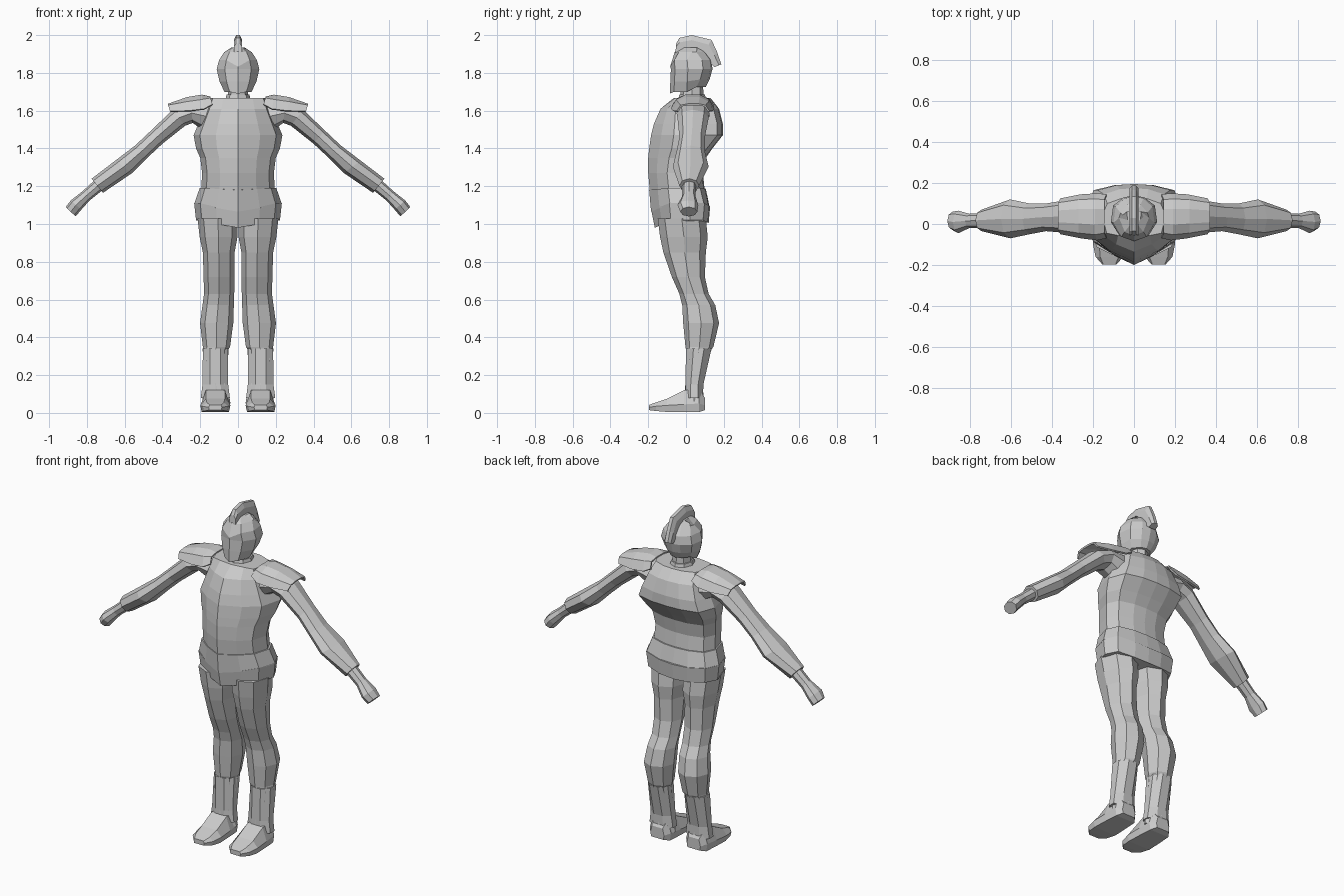
import bpy, bmesh, math
from mathutils import Vector

grey = bpy.data.materials.new("armour grey")
grey.diffuse_color = (0.6, 0.6, 0.6, 1)


def finish(bm, name, mirror=False):
    """Turn a bmesh into a flat-shaded object, optionally mirrored over x."""
    bmesh.ops.recalc_face_normals(bm, faces=bm.faces)
    me = bpy.data.meshes.new(name)
    bm.to_mesh(me)
    bm.free()
    me.materials.append(grey)
    ob = bpy.data.objects.new(name, me)
    bpy.context.collection.objects.link(ob)
    if mirror:
        ob.modifiers.new("mirror", 'MIRROR').use_mirror_merge = False
    return ob


def loft(name, rings, mirror=False, closed=True):
    """Skin a list of equal-length point rings."""
    bm = bmesh.new()
    vs = [[bm.verts.new(p) for p in r] for r in rings]
    n = len(vs[0])
    for a, b in zip(vs, vs[1:]):
        for i in range(n if closed else n - 1):
            j = (i + 1) % n
            bm.faces.new((a[i], a[j], b[j], b[i]))
    if closed:
        bm.faces.new(vs[0])
        bm.faces.new(vs[-1])
    return finish(bm, name, mirror)


def body_ring(z, w, front, back, wing, drop=0.0):
    """Torso section with a ridge down the front; wing = set-back of front corners."""
    half = [(0, front, -drop), (0.5 * w, front + 0.45 * wing, -drop * 0.5),
            (0.86 * w, front + wing, 0), (w, (front + wing + back) / 2, 0),
            (0.84 * w, back - 0.03, 0), (0.4 * w, back - 0.005, -drop * 0.3)]
    pts = [(x, y, z + d) for x, y, d in half] + [(0, back, z - drop * 0.4)]
    return pts + [(-x, y, z + d) for x, y, d in reversed(half[1:])]


def oval(cx, rx, y0, y1, z, n=8):
    cy, ry = (y0 + y1) / 2, (y1 - y0) / 2
    k = 1 / math.cos(math.pi / n)
    return [(cx + rx * min(1, max(-1, k * math.cos(a))), cy + ry * min(1, max(-1, k * math.sin(a))), z)
            for a in [(i + 0.5) * 2 * math.pi / n for i in range(n)]]


def limb_ring(cx, rx, y0, y1, z):
    """Eight-sided section with corners on the axes."""
    cy, ry = (y0 + y1) / 2, (y1 - y0) / 2
    return [(cx + rx * math.cos(i * math.pi / 4), cy + ry * math.sin(i * math.pi / 4), z)
            for i in range(8)]


# Cuirass
loft("cuirass", [body_ring(*r) for r in [
    (1.17, 0.195, -0.19, 0.10, 0.10, 0.01), (1.27, 0.19, -0.20, 0.09, 0.10),
    (1.35, 0.20, -0.20, 0.105, 0.11), (1.40, 0.222, -0.195, 0.14, 0.12),
    (1.47, 0.235, -0.185, 0.195, 0.12), (1.53, 0.21, -0.17, 0.195, 0.11),
    (1.61, 0.175, -0.135, 0.175, 0.08), (1.667, 0.155, -0.065, 0.13, 0.02)]])

# Belt and short skirt
loft("belt", [body_ring(*r) for r in [
    (1.105, 0.232, -0.185, 0.125, 0.10, 0.04), (1.19, 0.203, -0.195, 0.105, 0.10, 0.01)]])
loft("skirt", [body_ring(*r) for r in [
    (1.02, 0.222, -0.165, 0.12, 0.085, 0.04), (1.11, 0.232, -0.183, 0.128, 0.095, 0.04)]])

# Legs: centre x, half width, front, back, height
loft("leg", [limb_ring(*r) for r in [
    (0.115, 0.075, -0.01, 0.095, 0.05), (0.118, 0.065, -0.005, 0.09, 0.13),
    (0.118, 0.064, 0.0, 0.09, 0.20), (0.119, 0.068, 0.0, 0.135, 0.335),
    (0.114, 0.072, -0.003, 0.145, 0.35), (0.113, 0.088, -0.015, 0.175, 0.475),
    (0.105, 0.083, -0.02, 0.155, 0.57), (0.10, 0.08, -0.035, 0.12, 0.63),
    (0.10, 0.082, -0.075, 0.10, 0.72), (0.102, 0.084, -0.12, 0.105, 0.85),
    (0.103, 0.10, -0.137, 0.115, 0.93), (0.107, 0.107, -0.15, 0.105, 1.03)]], mirror=True)

# Boot cuffs
loft("boot_shaft", [oval(*r) for r in [
    (0.12, 0.077, -0.005, 0.09, 0.08), (0.12, 0.068, -0.003, 0.092, 0.15),
    (0.12, 0.066, 0.0, 0.135, 0.34)]], mirror=True)


# Feet: sections running from heel to toe
def foot_ring(y, w, low, mid, top, tw):
    c = 0.12
    return [(c - w * 0.9, y, low), (c + w * 0.9, y, low), (c + w, y, mid),
            (c + tw, y, top), (c - tw, y, top), (c - w, y, mid)]


loft("foot", [foot_ring(*r) for r in [
    (0.10, 0.045, 0.015, 0.04, 0.08, 0.035), (0.07, 0.07, 0.005, 0.05, 0.125, 0.05),
    (-0.01, 0.076, 0.005, 0.045, 0.12, 0.05), (-0.10, 0.08, 0.005, 0.04, 0.075, 0.05),
    (-0.16, 0.068, 0.01, 0.035, 0.055, 0.045), (-0.197, 0.035, 0.015, 0.03, 0.042, 0.03)]],
    mirror=True)


# Arms: each section spans an upper and a lower point plus a depth range
def arm_ring(xu, zu, xl, zl, y0, y1):
    u, l = Vector((xu, 0, zu)), Vector((xl, 0, zl))
    cy, ry, ring = (y0 + y1) / 2, (y1 - y0) / 2, []
    for i in range(8):
        a = i * math.pi / 4
        p = (u + l) / 2 + (u - l) / 2 * math.cos(a)
        ring.append((p.x, cy + ry * math.sin(a), p.z))
    return ring


loft("arm", [arm_ring(*r) for r in [
    (0.13, 1.65, 0.16, 1.48, -0.04, 0.125), (0.25, 1.64, 0.24, 1.535, -0.05, 0.125),
    (0.345, 1.605, 0.28, 1.52, -0.045, 0.12), (0.46, 1.495, 0.40, 1.425, -0.035, 0.10),
    (0.545, 1.415, 0.475, 1.355, -0.05, 0.10), (0.65, 1.335, 0.56, 1.27, -0.07, 0.12),
    (0.775, 1.24, 0.715, 1.165, -0.035, 0.07)]], mirror=True)
loft("hand", [arm_ring(*r) for r in [
    (0.75, 1.24, 0.71, 1.185, -0.02, 0.055), (0.825, 1.172, 0.785, 1.125, -0.02, 0.05),
    (0.885, 1.125, 0.83, 1.075, -0.045, 0.065), (0.912, 1.09, 0.86, 1.04, -0.03, 0.06)]],
    mirror=True)


# Shoulder pads: open arched plates
def pad_ring(x, top, low, y0, y1):
    m = (y1 - y0) * 0.24
    return [(x - 0.01, y0, low), (x, y0 + m * 0.5, (top + low) / 2 + 0.012), (x, y0 + m * 1.4, top),
            (x, y1 - m * 1.4, top), (x, y1 - m * 0.5, (top + low) / 2 + 0.012), (x - 0.01, y1, low)]


pad = loft("shoulder_pad", [pad_ring(*r) for r in [
    (0.145, 1.675, 1.635, -0.07, 0.145), (0.19, 1.685, 1.61, -0.08, 0.15),
    (0.27, 1.672, 1.60, -0.07, 0.145), (0.37, 1.637, 1.598, -0.05, 0.125)]],
    mirror=True, closed=False)
pad.modifiers.new("thickness", 'SOLIDIFY').thickness = 0.01

# Neck and collar
loft("neck", [limb_ring(0, 0.055, -0.03, 0.095, 1.63), limb_ring(0, 0.05, -0.03, 0.09, 1.74)])
loft("collar", [limb_ring(0, 0.07, -0.045, 0.11, 1.65), limb_ring(0, 0.06, -0.035, 0.10, 1.685)])


# Helmet: ridged face, V-shaped brow
def helm_ring(z, w, front, back, dip=0.0, rise=0.0):
    half = [(0, front, -dip), (0.62 * w, front + 0.022, 0), (w, front + 0.09, 0),
            (0.9 * w, back - 0.05, rise), (0.45 * w, back - 0.01, rise)]
    pts = [(x, y, z + d) for x, y, d in half] + [(0, back, z + rise)]
    return pts + [(-x, y, z + d) for x, y, d in reversed(half[1:])]


loft("helmet", [helm_ring(*r) for r in [
    (1.70, 0.072, -0.086, 0.105, 0.01, 0.025), (1.755, 0.098, -0.083, 0.125, 0, 0.01),
    (1.82, 0.113, -0.08, 0.14), (1.868, 0.10, -0.084, 0.135, 0.035),
    (1.91, 0.073, -0.06, 0.105), (1.935, 0.035, -0.03, 0.07)]])

# Crest: arched fin over the helmet, narrower along its outer edge
outer = [(-0.052, 1.955), (-0.035, 1.985), (0.03, 2.0), (0.135, 1.975), (0.165, 1.91), (0.187, 1.845)]
inner = [(-0.056, 1.905), (-0.03, 1.915), (0.03, 1.92), (0.09, 1.90), (0.12, 1.86), (0.15, 1.83)]
loft("crest", [[(-0.022, i[0], i[1]), (-0.022, (i[0] + o[0] * 2) / 3, (i[1] + o[1] * 2) / 3),
                (-0.01, *o), (0.01, *o),
                (0.022, (i[0] + o[0] * 2) / 3, (i[1] + o[1] * 2) / 3), (0.022, i[0], i[1])]
               for o, i in zip(outer, inner)])
